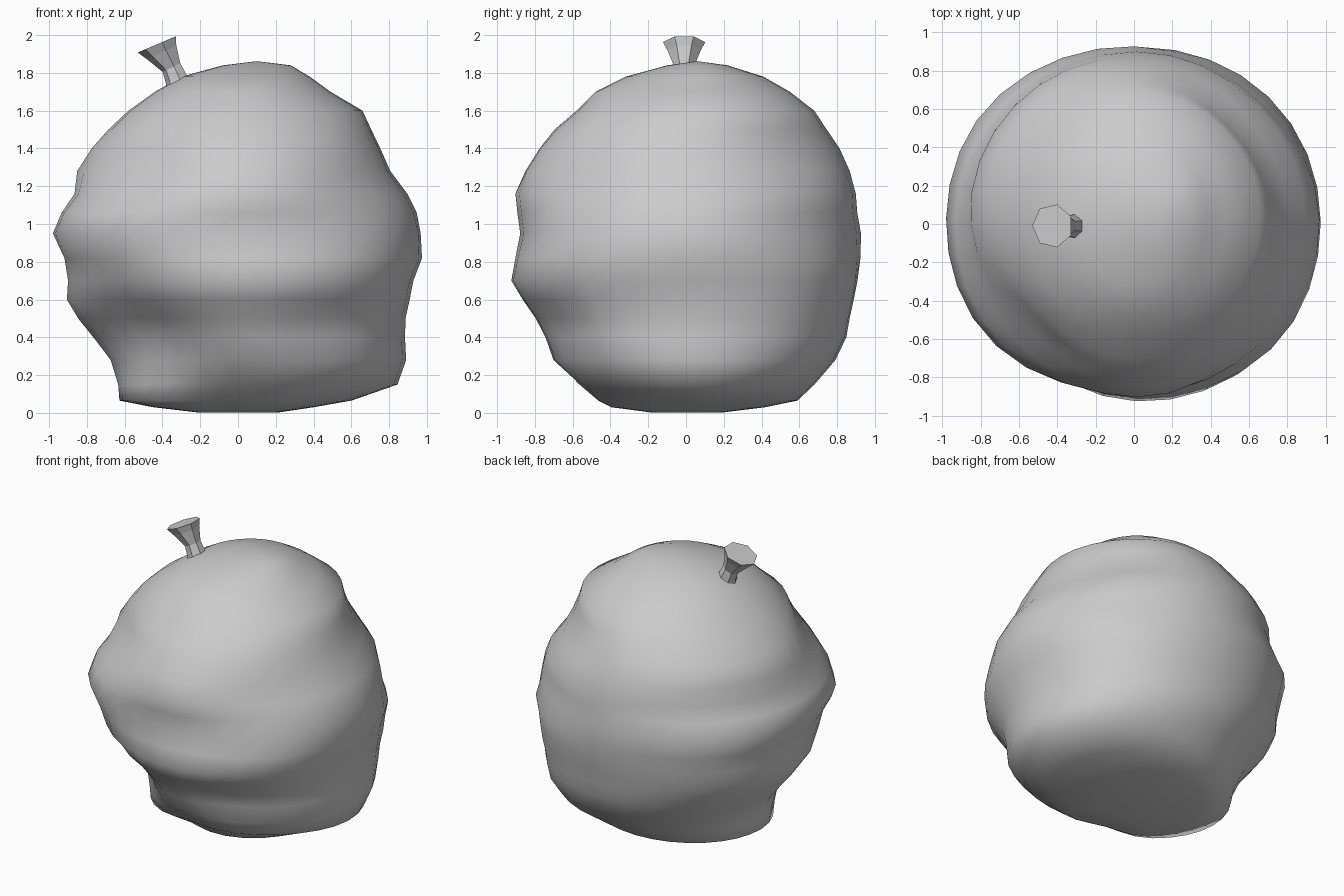
import bpy, bmesh
from math import cos, sin, pi, exp, radians
from mathutils import Vector, Quaternion

if "Cube" in bpy.data.objects:
    bpy.data.objects.remove(bpy.data.objects["Cube"])


def loft(name, rings, tip=None, smooth=False):
    """Bridge equal-sized rings; close the bottom, and the top with a tip or a flat cap."""
    bm = bmesh.new()
    loops = [[bm.verts.new(p) for p in ring] for ring in rings]
    n = len(loops[0])
    for a, b in zip(loops, loops[1:]):
        for i in range(n):
            j = (i + 1) % n
            bm.faces.new((a[i], a[j], b[j], b[i]))
    bm.faces.new(loops[0][::-1])
    if tip:
        apex = bm.verts.new(tip)
        for i in range(n):
            bm.faces.new((loops[-1][i], loops[-1][(i + 1) % n], apex))
    else:
        bm.faces.new(loops[-1])
    bmesh.ops.recalc_face_normals(bm, faces=bm.faces)
    me = bpy.data.meshes.new(name)
    bm.to_mesh(me)
    bm.free()
    for f in me.polygons:
        f.use_smooth = smooth
    ob = bpy.data.objects.new(name, me)
    bpy.context.collection.objects.link(ob)
    return ob


# Lumpy fruit body: height, left, right, front and back extents
SECTIONS = [
    (.003, -.22, .22, -.20, .20), (.03, -.45, .40, -.42, .42),
    (.065, -.63, .60, -.50, .59), (.15, -.64, .85, -.60, .68),
    (.28, -.69, .89, -.72, .79), (.40, -.79, .88, -.77, .845),
    (.50, -.87, .88, -.82, .86), (.60, -.92, .90, -.88, .88),
    (.70, -.90, .92, -.93, .90), (.82, -.91, .97, -.90, .92),
    (.95, -.97, .97, -.87, .93), (1.06, -.93, .95, -.89, .91),
    (1.16, -.87, .90, -.91, .90), (1.28, -.87, .81, -.87, .87),
    (1.40, -.79, .76, -.79, .82), (1.50, -.69, .71, -.70, .75),
    (1.60, -.58, .66, -.58, .68), (1.70, -.44, .49, -.48, .55),
    (1.78, -.30, .38, -.32, .41), (1.84, -.08, .28, -.10, .22),
]
# Dents and bulges: azimuth in degrees, height, strength, angular width, vertical width
LUMPS = [
    (-135, .42, -.22, .40, .17),
    (-135, 1.33, -.14, .42, .10),
    (-135, .95, .05, .40, .10),
    (45, 1.42, -.06, .40, .10),
    (45, .97, -.04, .40, .10),
    (45, .60, .06, .40, .17),
    (-45, 1.17, -.06, .32, .08),
    (-45, .80, .03, .35, .18),
    (-45, .05, .05, .30, .04),
    (-45, .17, -.05, .40, .06),
    (-100, .07, -.16, .25, .06),
    (142, .78, .05, .36, .12),
    (-62, .42, -.05, .20, .10),
]


def lump_scale(a, z):
    s = 1.0
    for az, h, k, wa, wz in LUMPS:
        d = (a - radians(az) + pi) % (2 * pi) - pi
        s += k * exp(-d * d / (2 * wa * wa) - (z - h) ** 2 / (2 * wz * wz))
    return s


rings = []
for z, x0, x1, y0, y1 in SECTIONS:
    ring = []
    for i in range(32):
        a = 2 * pi * i / 32
        s = lump_scale(a, z)
        ring.append((s * ((x0 + x1) / 2 + (x1 - x0) / 2 * cos(a)),
                     s * ((y0 + y1) / 2 + (y1 - y0) / 2 * sin(a)), z))
    rings.append(ring)
loft("fruit_body", rings, tip=(.1, .06, 1.862), smooth=True)

# Flared seven-sided stem: centre x, centre z, radius, tilt
STEM = [(-.31, 1.71, .075, 20), (-.325, 1.77, .062, 24), (-.35, 1.83, .055, 27),
        (-.40, 1.91, .09, 25), (-.425, 1.953, .115, 23)]
stem_rings = []
for x, z, r, tilt in STEM:
    q = Quaternion((0, 1, 0), -radians(tilt))
    stem_rings.append([Vector((x, -.01, z)) + q @ Vector((r * cos(t), r * sin(t), 0))
                       for t in (2 * pi * (i + .5) / 7 for i in range(7))])
loft("stem", stem_rings)
